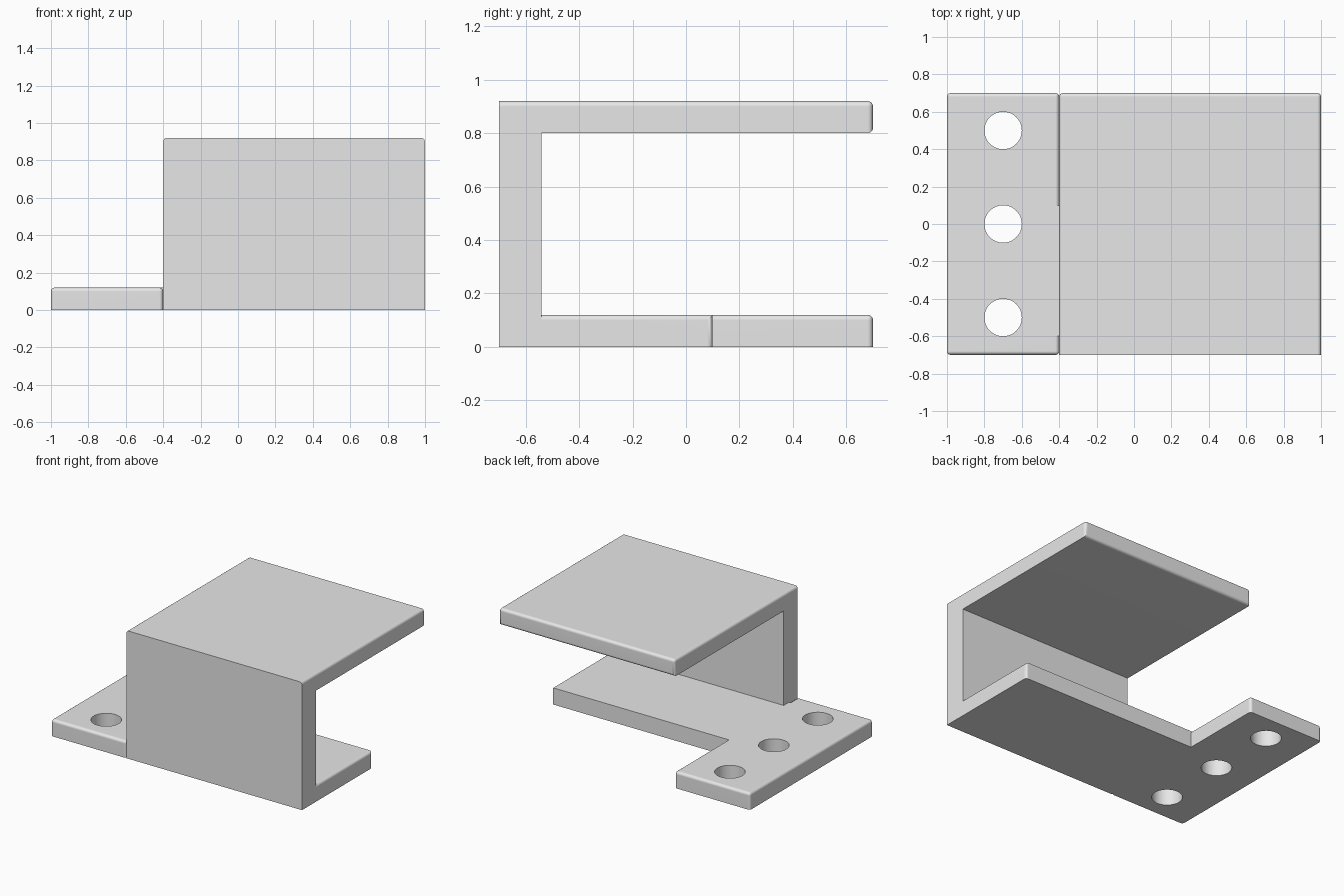
import bpy
import bmesh
from math import radians
from mathutils import Vector

default = bpy.data.objects.get("Cube")
if default:
    bpy.data.objects.remove(default)

THICK, HEIGHT, ROUND = 0.12, 0.92, 0.02
BACK, STEP = 0.7, -0.4

grey = bpy.data.materials.new("plain grey")
grey.use_nodes = True
grey.diffuse_color = (0.8, 0.8, 0.8, 1)
grey.node_tree.nodes["Principled BSDF"].inputs["Base Color"].default_value = (0.8, 0.8, 0.8, 1)


def add_object(name, bm):
    bmesh.ops.recalc_face_normals(bm, faces=bm.faces)
    mesh = bpy.data.meshes.new(name)
    bm.to_mesh(mesh)
    bm.free()
    mesh.materials.append(grey)
    obj = bpy.data.objects.new(name, mesh)
    bpy.context.collection.objects.link(obj)
    return obj


def prism(name, profile, x0, x1, rounded):
    """Extrude a (y, z) profile along x and round the edges picked by rule."""
    bm = bmesh.new()
    face = bm.faces.new([bm.verts.new((x0, y, z)) for y, z in profile])
    out = bmesh.ops.extrude_face_region(bm, geom=[face])
    moved = [v for v in out["geom"] if isinstance(v, bmesh.types.BMVert)]
    bmesh.ops.translate(bm, verts=moved, vec=Vector((x1 - x0, 0, 0)))
    bmesh.ops.recalc_face_normals(bm, faces=bm.faces)
    edges = []
    for e in bm.edges:
        a, b = e.verts
        mid, upright = (a.co + b.co) / 2, abs(a.co.z - b.co.z) > 0.01
        if rounded(mid, upright):
            edges.append(e)
    bmesh.ops.bevel(bm, geom=edges, offset=ROUND, offset_type='OFFSET',
                    segments=4, profile=0.5, affect='EDGES')
    return add_object(name, bm)


def rect(y0, y1, z0, z1):
    return [(y0, z0), (y1, z0), (y1, z1), (y0, z1)]


def near(a, b):
    return abs(a - b) < 0.001


# Mounting plate with rounded rim and upright corners
bracket = prism("bracket", rect(-BACK, BACK, 0, THICK), -1, STEP,
                lambda m, up: up or near(m.z, THICK))

# Lower arm, rounded only at its free side
lower_arm = prism("lower_arm", rect(-0.6, 0.1, 0, THICK), -0.5, 1,
                  lambda m, up: near(m.x, 1) and (near(m.z, THICK) or (up and near(m.y, 0.1))))

# Front wall and upper plate in one angled profile
wall_y, under = -0.54, HEIGHT - THICK
angle = [(-BACK, 0), (wall_y, 0), (wall_y, under),
         (BACK, under), (BACK, HEIGHT), (-BACK, HEIGHT)]
cover = prism("front_wall_and_top", angle, STEP, 1,
              lambda m, up: near(m.y, BACK) or (near(m.z, HEIGHT) and not near(m.y, -BACK)))

# Bolt hole cutters
holes = bmesh.new()
for y in (-0.5, 0, 0.5):
    ring = bmesh.ops.create_cone(holes, cap_ends=True, segments=48,
                                 radius1=0.1, radius2=0.1, depth=0.5)
    bmesh.ops.translate(holes, verts=ring["verts"], vec=Vector((-0.7, y, 0)))
bolt_holes = add_object("bolt_holes", holes)

# Merge the parts, then drill the holes
bpy.ops.object.select_all(action='DESELECT')
bpy.context.view_layer.objects.active = bracket
bracket.select_set(True)
for helper, operation in ((lower_arm, 'UNION'), (cover, 'UNION'), (bolt_holes, 'DIFFERENCE')):
    helper.hide_render = True
    mod = bracket.modifiers.new(helper.name, 'BOOLEAN')
    mod.object, mod.operation, mod.solver = helper, operation, 'EXACT'
    bpy.ops.object.modifier_apply(modifier=mod.name)
    bpy.data.objects.remove(helper)

# Smooth rounds, flat faces kept flat
bpy.ops.object.shade_smooth_by_angle(angle=radians(35))
normals = bracket.modifiers.new("flat_faces", 'WEIGHTED_NORMAL')
normals.keep_sharp = True
